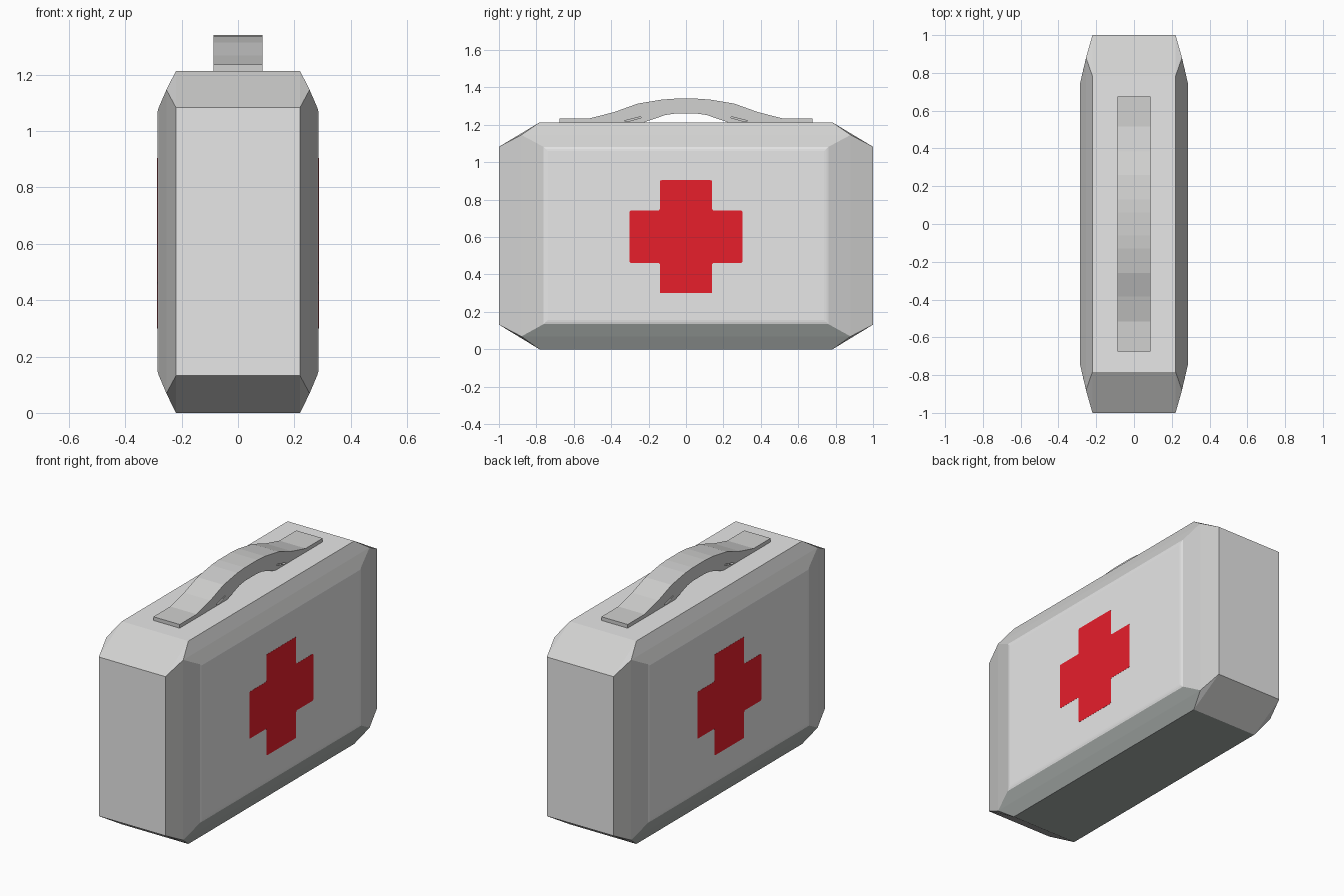
import bpy, bmesh, math

if "Cube" in bpy.data.objects:
    bpy.data.objects.remove(bpy.data.objects["Cube"])


def material(name, rgb):
    m = bpy.data.materials.new(name)
    m.diffuse_color = (*rgb, 1)
    m.use_nodes = True
    m.node_tree.nodes["Principled BSDF"].inputs["Base Color"].default_value = m.diffuse_color
    return m


WHITE = material("white_plastic", (0.8, 0.8, 0.8))
GREY = material("light_grey_trim", (0.635, 0.635, 0.63))
DARK = material("dark_grey_base", (0.385, 0.415, 0.4))
RED = material("red_cross_paint", (0.8, 0.013, 0.024))


def finish(bm, name, *mats):
    bmesh.ops.recalc_face_normals(bm, faces=bm.faces)
    me = bpy.data.meshes.new(name)
    bm.to_mesh(me)
    bm.free()
    for m in mats:
        me.materials.append(m)
    ob = bpy.data.objects.new(name, me)
    bpy.context.collection.objects.link(ob)
    return ob


def extrude_profile(name, pts, x0, x1, mat, corner=0.0):
    """Extrude a (y, z) outline along x, optionally rounding its corners."""
    bm = bmesh.new()
    bm.faces.new([bm.verts.new((x0, y, z)) for y, z in pts])
    if corner:
        bmesh.ops.bevel(bm, geom=bm.verts[:], offset=corner, segments=2,
                        affect='VERTICES', profile=0.5)
    res = bmesh.ops.extrude_face_region(bm, geom=bm.faces[:])
    moved = [g for g in res["geom"] if isinstance(g, bmesh.types.BMVert)]
    bmesh.ops.translate(bm, verts=moved, vec=(x1 - x0, 0, 0))
    return finish(bm, name, mat)


# Case: chamfered block, hull of the corner points on all four quadrants
H = 1.213
PANEL_X = 0.286
corner_top = [(0.22, 1.0, 1.083), (0.22, 0.783, H), (0.254, 0.88, 1.146), (PANEL_X, 0.75, 1.072)]
corner_low = [(0.22, 1.0, 0.132), (0.22, 0.783, 0.0), (0.254, 0.88, 0.069), (PANEL_X, 0.75, 0.145)]
bm = bmesh.new()
for sx in (-1, 1):
    for sy in (-1, 1):
        for x, y, z in corner_top + corner_low:
            bm.verts.new((sx * x, sy * y, z))
bmesh.ops.convex_hull(bm, input=bm.verts[:])
bmesh.ops.dissolve_limit(bm, angle_limit=math.radians(1.5), verts=bm.verts[:], edges=bm.edges[:])
bmesh.ops.recalc_face_normals(bm, faces=bm.faces)

# white flat faces, grey chamfers, dark underside with its long chamfers
for f in bm.faces:
    n = f.normal
    if n.z < -0.99 or (n.z < -0.3 and abs(n.x) > 0.5 and abs(n.y) < 0.15):
        f.material_index = 2
    elif max(abs(n.x), abs(n.y), abs(n.z)) < 0.995:
        f.material_index = 1

# soften the rim of the two big side panels, keeping it white
rim = [e for e in bm.edges
       if all(abs(v.co.x) > PANEL_X - 0.001 for v in e.verts)
       and any(abs(f.normal.x) < 0.999 for f in e.link_faces)]
bmesh.ops.bevel(bm, geom=rim, offset=0.012, segments=2, affect='EDGES', profile=0.5, material=0)
finish(bm, "case", WHITE, GREY, DARK)

# Red cross on both side panels
a, b, zc = 0.14, 0.302, 0.602
cross = [(a, b), (a, a), (b, a), (b, -a), (a, -a), (a, -b),
         (-a, -b), (-a, -a), (-b, -a), (-b, a), (-a, a), (-a, b)]
cross = [(y, z + zc) for y, z in cross]
for side, s in (("right", 1), ("left", -1)):
    extrude_profile("cross_" + side, cross, s * (PANEL_X - 0.001), s * (PANEL_X + 0.0008), RED, 0.008)

# Carrying handle: arched strap with flat feet
top = [(0.675, 1.235), (0.515, 1.235), (0.385, 1.268), (0.26, 1.313), (0.13, 1.335), (0.06, 1.34)]
under = [(0.06, 1.26), (0.11, 1.253), (0.17, 1.232), (0.235, H - 0.003), (0.675, H - 0.003)]
outline = ([(-y, z) for y, z in top] + top[::-1]
           + under[::-1] + [(-y, z) for y, z in under])
handle = extrude_profile("handle", outline, -0.087, 0.087, GREY)

# Small slanted slots in the sides of the handle arch
for sy in (-1, 1):
    slot = [(sy * y, z) for y, z in [(0.235, 1.24), (0.25, 1.242), (0.33, 1.222), (0.315, 1.217)]]
    for sx in (-1, 1):
        cutter = extrude_profile("slot_cutter", slot, sx * 0.06, sx * 0.1, GREY)
        cutter.hide_render = True
        cutter.hide_viewport = True
        mod = handle.modifiers.new("slot", 'BOOLEAN')
        mod.operation = 'DIFFERENCE'
        mod.solver = 'EXACT'
        mod.object = cutter
